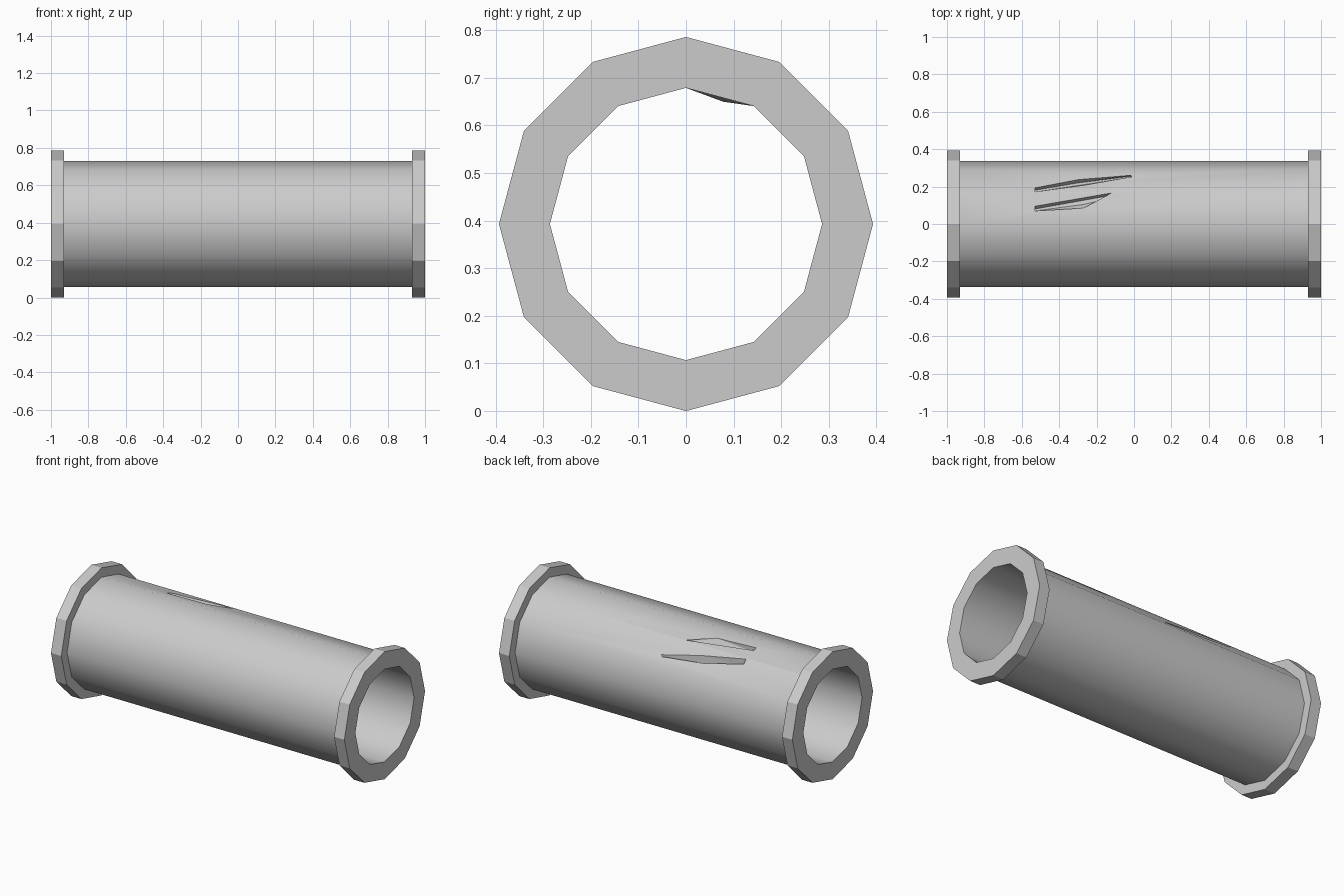
import bpy, bmesh, math

if "Cube" in bpy.data.objects:
    bpy.data.objects.remove(bpy.data.objects["Cube"])

ZC = 0.393           # height of the pipe axis
SIDES = 12
R_FLANGE, R_BODY, R_BORE = 0.393, 0.336, 0.286


def make_object(name, bm):
    bmesh.ops.recalc_face_normals(bm, faces=bm.faces[:])
    me = bpy.data.meshes.new(name)
    bm.to_mesh(me)
    bm.free()
    ob = bpy.data.objects.new(name, me)
    bpy.context.collection.objects.link(ob)
    return ob


# Pipe with end flanges: closed (x, radius) profile lathed around x
profile = [(-1, R_BORE), (-1, R_FLANGE), (-0.93, R_FLANGE), (-0.93, R_BODY),
           (0.93, R_BODY), (0.93, R_FLANGE), (1, R_FLANGE), (1, R_BORE)]
smooth_segments = {3, 7}     # barrel and bore are smooth, the flanges flat
bm = bmesh.new()
rings = []
for i in range(SIDES):
    a = 2 * math.pi * i / SIDES
    rings.append([bm.verts.new((x, r * math.sin(a), ZC + r * math.cos(a)))
                  for x, r in profile])
n = len(profile)
for i in range(SIDES):
    p, q = rings[i], rings[(i + 1) % SIDES]
    for j in range(n):
        k = (j + 1) % n
        f = bm.faces.new((p[j], p[k], q[k], q[j]))
        f.smooth = j in smooth_segments
for e in bm.edges:
    if len({f.smooth for f in e.link_faces}) == 2:
        e.smooth = False
pipe = make_object("flanged_pipe", bm)


def gash(name, outline, facet, depth):
    """Wedge cutter: outline in top view, narrowing below one barrel facet."""
    ang = math.radians(15 + 30 * facet)
    flat = R_BODY * math.cos(math.radians(15))
    (x0, y0), (x1, y1) = min(outline), max(outline)
    bm = bmesh.new()
    levels = [[], [], []]
    for x, y in outline:
        z = ZC + (flat - y * math.sin(ang)) / math.cos(ang)
        mid = y0 + (y1 - y0) * (x - x0) / (x1 - x0)
        yb = y + (mid - y) * 0.6
        zb = ZC + (flat - depth - yb * math.sin(ang)) / math.cos(ang)
        for lvl, co in zip(levels, [(x, y, z + 0.1), (x, y, z), (x, yb, zb)]):
            lvl.append(bm.verts.new(co))
    m = len(outline)
    for a, b in zip(levels, levels[1:]):
        for i in range(m):
            k = (i + 1) % m
            bm.faces.new((a[i], a[k], b[k], b[i]))
    bm.faces.new(levels[0])
    bm.faces.new(levels[2])
    bmesh.ops.triangulate(bm, faces=bm.faces[:])
    ob = make_object(name, bm)
    ob.hide_render = True
    return ob


# Two slanted gashes cut into the top of the barrel
cutters = [
    gash("lower_gash_cutter", [(-0.53, 0.07), (-0.27, 0.085), (0, 0.167),
                               (-0.12, 0.166), (-0.53, 0.095)], 0, 0.03),
    gash("upper_gash_cutter", [(-0.53, 0.172), (-0.25, 0.21), (-0.01, 0.253),
                               (-0.02, 0.26), (-0.3, 0.237), (-0.53, 0.193)], 1, 0.03),
]
for c in cutters:
    mod = pipe.modifiers.new("cut", 'BOOLEAN')
    mod.operation = 'DIFFERENCE'
    mod.solver = 'EXACT'
    mod.object = c
bpy.context.view_layer.update()
cut_mesh = bpy.data.meshes.new_from_object(
    pipe.evaluated_get(bpy.context.evaluated_depsgraph_get()))
pipe.modifiers.clear()
pipe.data = cut_mesh
for c in cutters:
    bpy.data.objects.remove(c)

# Shallow dent pushed through into the bore under the gashes
bm = bmesh.new()
s, c = R_BORE * 0.5, ZC + R_BORE * math.cos(math.radians(30))
base = [bm.verts.new(v) for v in [(-0.53, 0, ZC + R_BORE), (0, 0, ZC + R_BORE),
                                  (0, s, c), (-0.53, s, c)]]
tip = bm.verts.new((-0.27, 0.078, 0.65))
for i in range(4):
    bm.faces.new((base[i], base[(i + 1) % 4], tip))
bm.faces.new(base)
make_object("inner_dent", bm)
